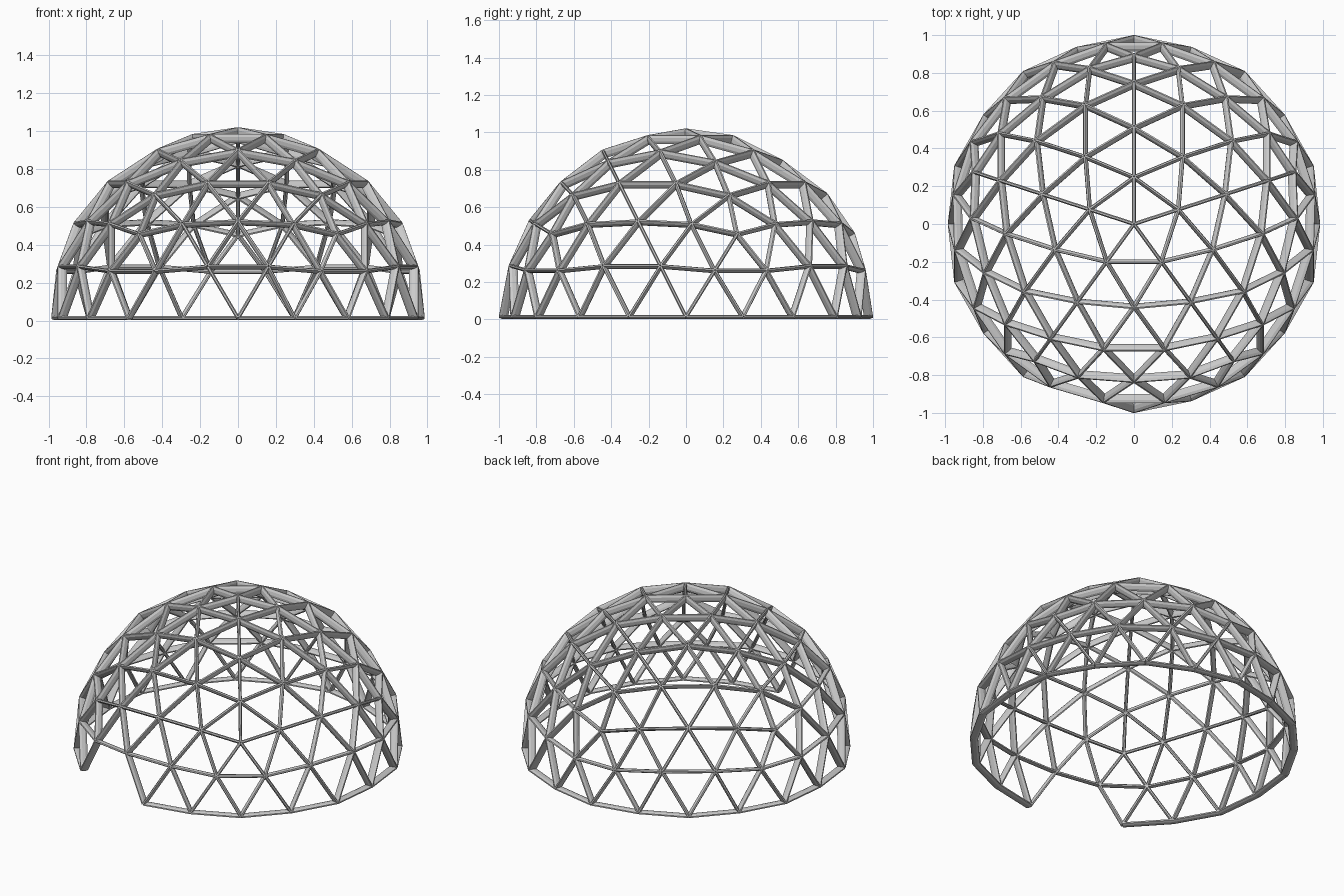
import bpy, bmesh, math
from mathutils import Vector

if "Cube" in bpy.data.objects:
    bpy.data.objects.remove(bpy.data.objects["Cube"])

FREQ = 4          # subdivisions per base triangle
WIDTH = 0.02      # strut width along the dome surface
DEPTH = 0.048     # strut depth towards the centre
SIDES = 8         # sides of the flattened strut section
LIFT = 0.013      # raises the dome so the struts rest on z = 0
# outer radius by kind of node (sorted grid position in its base triangle)
RADIUS = {(0, 0, 4): 1.008, (0, 1, 3): 1.004, (0, 2, 2): 0.986, (1, 1, 2): 1.0}


def polar(deg, z):
    r = math.sqrt(1 - z * z)
    a = math.radians(deg)
    return Vector((r * math.cos(a), r * math.sin(a), z))


# upper and middle triangles of an icosahedron standing on a point
h = 1 / math.sqrt(5)
top = Vector((0, 0, 1))
upper = [polar(90 + 72 * k, h) for k in range(5)]
lower = [polar(126 + 72 * k, -h) for k in range(5)]
triangles = []
for k in range(5):
    n = (k + 1) % 5
    triangles += [(top, upper[k], upper[n]),
                  (upper[k], lower[k], upper[n]),
                  (lower[k], lower[n], upper[n])]

# geodesic nodes and edges of the upper half
nodes, edges = {}, set()


def node(tri, i, j):
    k = FREQ - i - j
    p = (tri[0] * i + tri[1] * j + tri[2] * k).normalized()
    key = tuple(round(c * 1000) for c in p)
    if p.z > -1e-4 and key not in nodes:
        nodes[key] = p * RADIUS[tuple(sorted((i, j, k)))]
    return key


for tri in triangles:
    for i in range(FREQ):
        for j in range(FREQ - i):
            a, b, c = node(tri, i, j), node(tri, i + 1, j), node(tri, i, j + 1)
            for pair in ((a, b), (b, c), (c, a)):
                if pair[0] in nodes and pair[1] in nodes:
                    edges.add(tuple(sorted(pair)))

# doorway: leave out one base node with its four struts
door = polar(252, 0)
door_key = min(nodes, key=lambda q: (nodes[q] - door).length)
edges = [e for e in edges if door_key not in e]


def strut(bm, a, b):
    # flattened eight-sided section, deep towards the dome centre
    side = (b - a).cross(a + b).normalized() * WIDTH / 2
    out = side.cross(b - a).normalized() * DEPTH / 2
    if out.dot(a) < 0:
        out = -out
    grow = 1 / math.cos(math.pi / SIDES)
    angles = [2 * math.pi * (m + 0.5) / SIDES for m in range(SIDES)]
    rings = []
    for p in (a, b):
        mid = p - p.normalized() * DEPTH / 2
        rings.append([bm.verts.new(mid + (out * math.cos(t) + side * math.sin(t)) * grow)
                      for t in angles])
    r, s = rings
    bm.faces.new(r)
    bm.faces.new(s[::-1])
    for m in range(SIDES):
        n = (m + 1) % SIDES
        bm.faces.new((r[n], r[m], s[m], s[n]))


def build(name, pairs):
    bm = bmesh.new()
    for a, b in pairs:
        strut(bm, nodes[a], nodes[b])
    bmesh.ops.recalc_face_normals(bm, faces=bm.faces)
    mesh = bpy.data.meshes.new(name)
    bm.to_mesh(mesh)
    bm.free()
    ob = bpy.data.objects.new(name, mesh)
    ob.location.z = LIFT
    bpy.context.collection.objects.link(ob)


def is_base(e):
    return all(abs(nodes[q].z) < 1e-3 for q in e)


# base ring and dome lattice
build("base_ring_struts", [e for e in edges if is_base(e)])
build("dome_struts", [e for e in edges if not is_base(e)])
